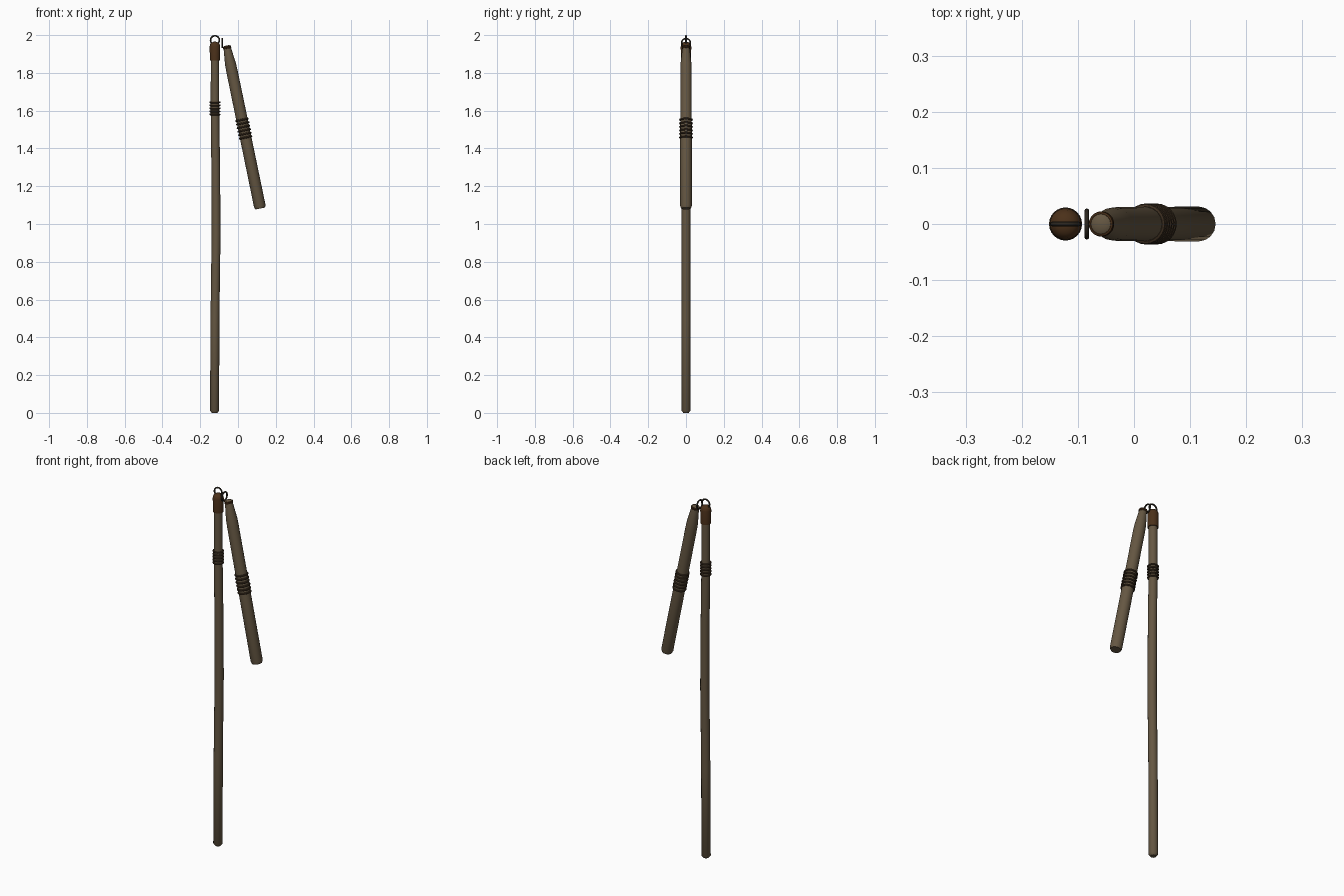
import bpy, bmesh, math
from mathutils import Vector

cube = bpy.data.objects.get("Cube")
if cube:
    bpy.data.objects.remove(cube)


def material(name, rgb):
    m = bpy.data.materials.new(name)
    m.use_nodes = True
    m.diffuse_color = (*rgb, 1)
    m.node_tree.nodes["Principled BSDF"].inputs["Base Color"].default_value = (*rgb, 1)
    return m


wood = material("weathered wood", (0.13, 0.095, 0.055))
leather = material("brown leather", (0.07, 0.03, 0.01))
cord = material("dark cord", (0.045, 0.027, 0.014))
iron = material("dark iron", (0.04, 0.032, 0.022))


def finish(bm, name, mat):
    bmesh.ops.recalc_face_normals(bm, faces=bm.faces)
    me = bpy.data.meshes.new(name)
    bm.to_mesh(me)
    bm.free()
    me.materials.append(mat)
    ob = bpy.data.objects.new(name, me)
    bpy.context.collection.objects.link(ob)
    bpy.ops.object.select_all(action='DESELECT')
    ob.select_set(True)
    bpy.context.view_layer.objects.active = ob
    bpy.ops.object.shade_smooth_by_angle(angle=math.radians(40))
    return ob


def rod(name, start, end, profile, mat, sides=14):
    """Round rod; profile rows are (distance along, radius, sideways bow)."""
    start, axis = Vector(start), (Vector(end) - Vector(start)).normalized()
    v = Vector((0, 1, 0))
    u = v.cross(axis)
    bm = bmesh.new()
    rings = []
    for t, r, bow in profile:
        c = start + axis * t + u * bow
        rings.append([bm.verts.new(c + r * (u * math.cos(a) + v * math.sin(a)))
                      for a in (2 * math.pi * i / sides for i in range(sides))])
    for a, b in zip(rings, rings[1:]):
        for i in range(sides):
            j = (i + 1) % sides
            bm.faces.new((a[i], a[j], b[j], b[i]))
    bm.faces.new(rings[0])
    bm.faces.new(rings[-1])
    return finish(bm, name, mat)


def add_torus(bm, centre, axis, major, minor, n=24, m=8):
    q = Vector(axis).to_track_quat('Z', 'Y')
    grid = []
    for i in range(n):
        a = 2 * math.pi * i / n
        row = []
        for k in range(m):
            b = 2 * math.pi * k / m
            d = major + minor * math.cos(b)
            p = Vector((d * math.cos(a), d * math.sin(a), minor * math.sin(b)))
            row.append(bm.verts.new(Vector(centre) + q @ p))
        grid.append(row)
    for i in range(n):
        for k in range(m):
            i2, k2 = (i + 1) % n, (k + 1) % m
            bm.faces.new((grid[i][k], grid[i2][k], grid[i2][k2], grid[i][k2]))


def loops(name, centre, axis, count, gap, major, minor, mat):
    bm = bmesh.new()
    axis = Vector(axis).normalized()
    for i in range(count):
        c = Vector(centre) + axis * gap * (i - (count - 1) / 2)
        add_torus(bm, c, axis, major, minor)
    return finish(bm, name, mat)


# Long staff, slightly bowed, with a leather cap on top
X = -0.122
rod("staff", (X, 0, 0), (X, 0, 2),
    [(0, .015, -.002), (.012, .024, -.002), (.5, .0235, 0), (.95, .0235, .006),
     (1.3, .023, .004), (1.6, .0225, 0), (1.93, .022, 0)], wood)
rod("staff_cap", (X, 0, 1.865), (X, 0, 2),
    [(0, .027, 0), (.075, .028, 0), (.088, .025, 0), (.096, .017, 0), (.1, .006, 0)],
    leather, 20)
loops("staff_binding", (X, 0, 1.612), (0, 0, 1), 5, .016, .0245, .005, cord)

# Short swinging club, narrowed at its top
top, end = Vector((-.06, 0, 1.945)), Vector((.118, 0, 1.082))
axis = end - top
rod("club", top, end,
    [(0, .012, 0), (.004, .018, 0), (.03, .0215, 0), (.1, .029, 0), (.14, .03, 0),
     (.45, .0305, 0), (.867, .031, 0), (.881, .026, 0)], wood, 16)
loops("club_cap_band", top + axis * .012, axis, 2, .006, .0185, .004, leather)
loops("club_binding", top + axis * .51, axis, 6, .019, .031, .0055, cord)

# Linked metal rings joining the two parts
loops("staff_ring", (X, 0, 1.973), (0, 1, 0), 1, 0, .0235, .0042, iron)
loops("club_ring", (-.084, 0, 1.958), (1, 0, 0), 1, 0, .0235, .0042, iron)
